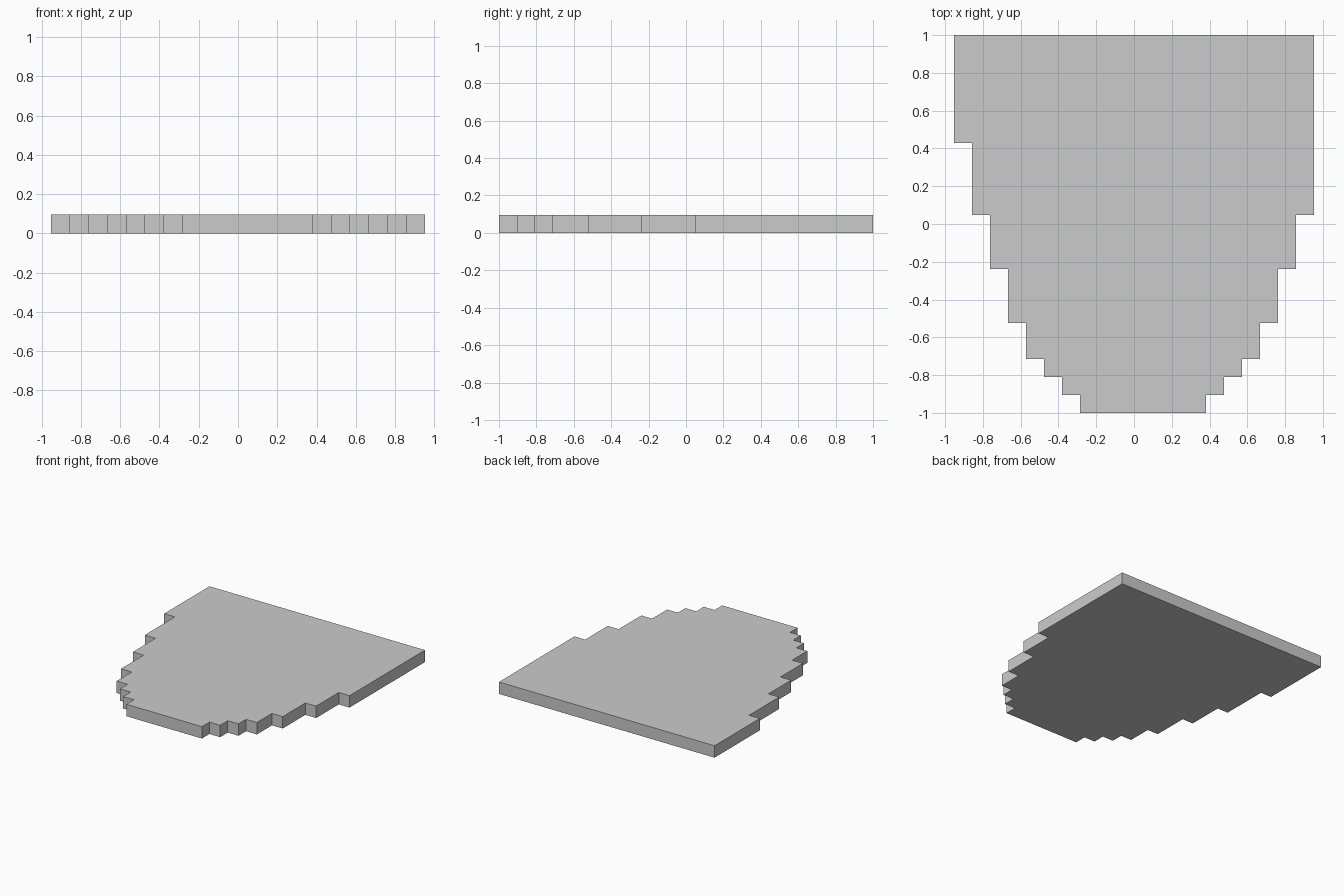
import bpy
import bmesh

if "Cube" in bpy.data.objects:
    bpy.data.objects.remove(bpy.data.objects["Cube"])

CELL = 2 / 21  # the outline sits on a 21-row square grid

# Each step: (row where it starts, left column, right column)
steps = [(0, -3, 4), (1, -4, 5), (2, -5, 6), (3, -6, 7),
         (5, -7, 8), (8, -8, 9), (11, -9, 10), (15, -10, 10)]
ends = [s[0] for s in steps[1:]] + [21]

# Walk up the right edge, then back down the left edge
right, left = [], []
for (row, lx, rx), end in zip(steps, ends):
    right += [(rx, row), (rx, end)]
    left += [(lx, row), (lx, end)]
outline = right + left[::-1]

# Drop points lying on a straight run (right edge between the last two steps)
outline = [p for i, p in enumerate(outline)
           if p != outline[i - 1] and p != (10, 15)]

# Stepped slab: one flat outline extruded upwards
bm = bmesh.new()
base = bm.faces.new([bm.verts.new((x * CELL, y * CELL - 1, 0)) for x, y in outline])
top = bmesh.ops.extrude_face_region(bm, geom=[base], use_keep_orig=True)
bmesh.ops.translate(bm, vec=(0, 0, CELL),
                    verts=[v for v in top["geom"] if isinstance(v, bmesh.types.BMVert)])
bmesh.ops.recalc_face_normals(bm, faces=bm.faces)

mesh = bpy.data.meshes.new("stepped_slab")
bm.to_mesh(mesh)
bm.free()
bpy.context.collection.objects.link(bpy.data.objects.new("stepped_slab", mesh))
